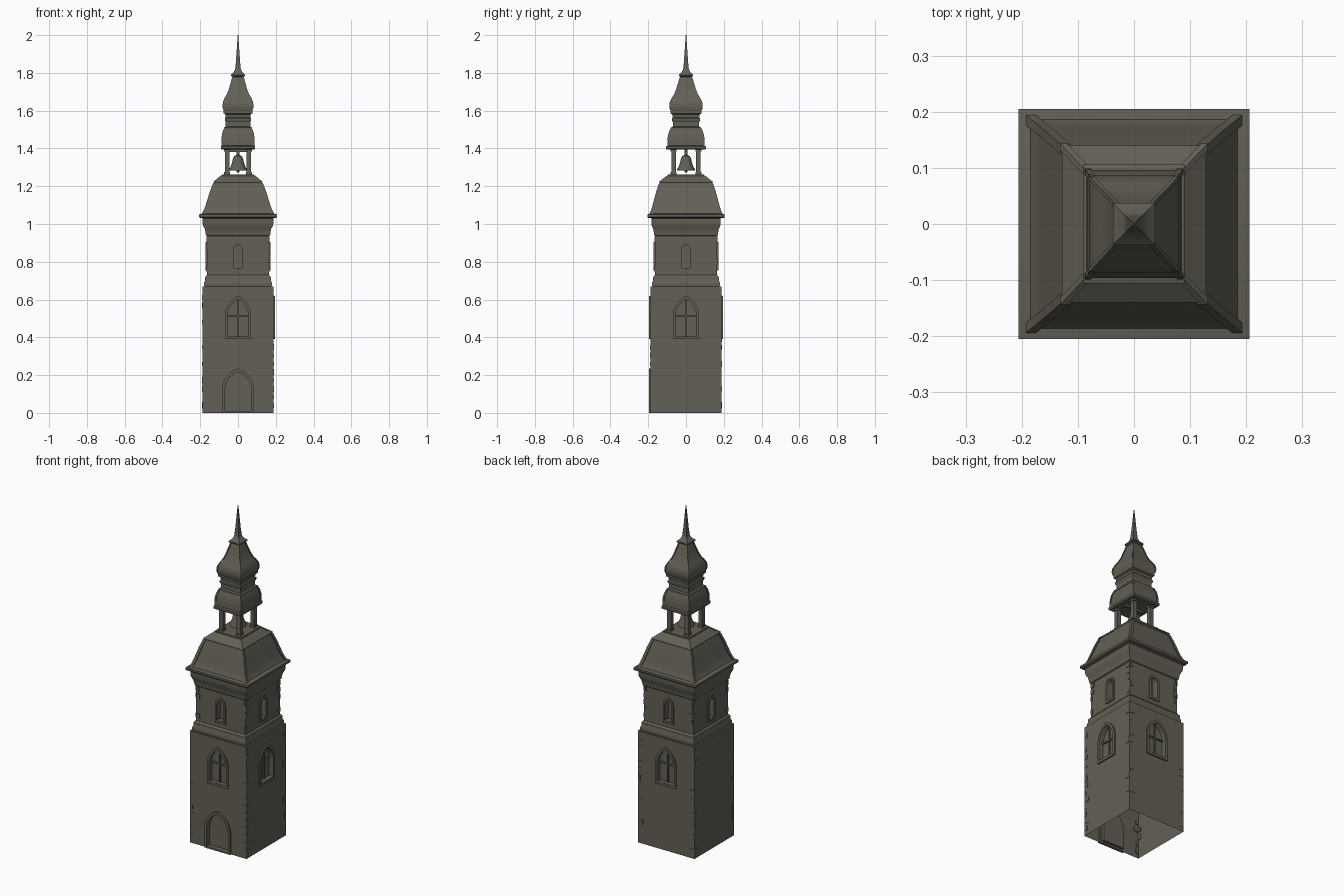
import bpy, bmesh, math, random
from mathutils import Matrix, Vector

if "Cube" in bpy.data.objects:
    bpy.data.objects.remove(bpy.data.objects["Cube"])

random.seed(4)
stone = bpy.data.materials.new("dark stone")
stone.diffuse_color = (0.125, 0.115, 0.09, 1)
stone.use_nodes = True
stone.node_tree.nodes["Principled BSDF"].inputs["Base Color"].default_value = stone.diffuse_color

SQUARE = [(-1, -1), (1, -1), (1, 1), (-1, 1)]
CIRCLE = [(math.cos(i * math.tau / 20), math.sin(i * math.tau / 20)) for i in range(20)]


def finish(name, bm):
    bmesh.ops.recalc_face_normals(bm, faces=bm.faces)
    me = bpy.data.meshes.new(name)
    bm.to_mesh(me)
    bm.free()
    me.materials.append(stone)
    ob = bpy.data.objects.new(name, me)
    bpy.context.collection.objects.link(ob)
    return ob


def skin(bm, rings):
    """Closed shell through rings of points."""
    vs = [[bm.verts.new(p) for p in r] for r in rings]
    n = len(vs[0])
    for a, b in zip(vs, vs[1:]):
        for i in range(n):
            bm.faces.new((a[i], a[(i + 1) % n], b[(i + 1) % n], b[i]))
    bm.faces.new(vs[0])
    bm.faces.new(vs[-1])


def loft(name, profile, shape=SQUARE):
    """profile: (half x, half y, z)"""
    bm = bmesh.new()
    skin(bm, [[(x * hx, y * hy, z) for x, y in shape] for hx, hy, z in profile])
    return finish(name, bm)


def hips(name, profile, w):
    """Raised ridge along the four corners of a lofted roof."""
    bm = bmesh.new()
    for sx, sy in SQUARE:
        skin(bm, [[(sx * (hx - w * .4) + x * w, sy * (hy - w * .4) + y * w, z + .003)
                   for x, y in SQUARE] for hx, hy, z in profile])
    return finish(name, bm)


def arch(w, z0, spring, h):
    """Pointed arch outline, counter-clockwise from lower left."""
    c = (h * h - w * w) / (2 * w)
    end = math.atan2(h, c)
    right = [((w + c) * math.cos(end * i / 7) - c, spring + (w + c) * math.sin(end * i / 7))
             for i in range(8)]
    return [(-w, z0), (w, z0)] + right + [(-x, z) for x, z in right[-2::-1]]


def on_wall(pts, d, k):
    r = Matrix.Rotation(k * math.pi / 2, 3, 'Z')
    return [r @ Vector((x, -d, z)) for x, z in pts]


def rect(x, z, w, h):
    return [(x - w / 2, z - h / 2), (x + w / 2, z - h / 2), (x + w / 2, z + h / 2), (x - w / 2, z + h / 2)]


def plate(bm, pts, d0, d1, k):
    skin(bm, [on_wall(pts, d0, k), on_wall(pts, d1, k)])


def frame(name, outer, inner, d0, d1, k):
    bm = bmesh.new()
    loops = [[bm.verts.new(p) for p in on_wall(o, d, k)]
             for o, d in ((outer, d0), (outer, d1), (inner, d1), (inner, d0))]
    n = len(outer)
    for a, b in zip(loops, loops[1:] + loops[:1]):
        for i in range(n):
            bm.faces.new((a[i], a[(i + 1) % n], b[(i + 1) % n], b[i]))
    return finish(name, bm)


def carve(ob, cuts):
    """Sink (outline, outer d, inner d, side) recesses into a solid."""
    cutters = []
    for pts, d0, d1, k in cuts:
        bm = bmesh.new()
        plate(bm, pts, d0, d1, k)
        c = finish("cutter", bm)
        c.hide_render = True
        m = ob.modifiers.new("cut", 'BOOLEAN')
        m.object, m.operation, m.solver = c, 'DIFFERENCE', 'EXACT'
        cutters.append(c)
    dg = bpy.context.evaluated_depsgraph_get()
    me = bpy.data.meshes.new_from_object(ob.evaluated_get(dg))
    ob.modifiers.clear()
    ob.data = me
    for c in cutters:
        bpy.data.objects.remove(c)


# Lower tower with door and three pointed windows
B, U = .188, .164
door_in, door_out = arch(.07, .01, .12, .098), arch(.085, 0, .12, .115)
win_in, win_out = arch(.056, .405, .51, .092), arch(.07, .39, .51, .11)
slit_in, slit_out = arch(.022, .768, .865, .026), arch(.034, .755, .865, .04)
body = loft("lower_tower", [(B, B, 0), (B, B, .67)])
carve(body, [(door_in, B + .05, B - .02, 0)] + [(win_in, B + .05, B - .02, k) for k in (0, 1, 2)])
# open underside
bm = bmesh.new()
bm.from_mesh(body.data)
bmesh.ops.delete(bm, geom=[f for f in bm.faces if all(v.co.z < 1e-4 for v in f.verts)], context='FACES')
bm.to_mesh(body.data)
bm.free()

frame("door_frame", door_out, door_in, B - .005, B + .009, 0)
for k in (0, 1, 2):
    frame("window_frame", win_out, win_in, B - .005, B + .008, k)
    bm = bmesh.new()
    plate(bm, rect(0, .5, .008, .19), B - .021, B - .012, k)
    plate(bm, rect(0, .515, .11, .008), B - .021, B - .011, k)
    finish("window_bars", bm)

# Upper tower with a slit window on every side
upper = loft("upper_tower", [(U, U, .70), (U, U, .97)])
carve(upper, [(slit_in, U + .05, U - .03, k) for k in range(4)])
for k in range(4):
    frame("slit_window_frame", slit_out, slit_in, U - .005, U + .007, k)

# Worn corner stones and chipped masonry on the walls
bm = bmesh.new()
for k in range(4):
    for s in (-1, 1):
        for i in range(14):
            w = random.uniform(.012, .034)
            if random.random() < .45:
                plate(bm, rect(s * (B - w / 2 - .002), .04 + i * .044, w, random.uniform(.02, .036)),
                      B - .004, B + .002, k)
        for i in range(5):
            w = random.uniform(.01, .026)
            if random.random() < .6:
                plate(bm, rect(s * (U - w / 2 - .003), .76 + i * .04, w, .028), U - .004, U + .004, k)
finish("corner_stones", bm)

# String course and cornice
loft("string_course", [(.176, .176, .665), (.179, .179, .675), (.179, .179, .69), (.174, .174, .70),
                       (.174, .174, .718), (.165, .165, .73)])
loft("cornice", [(.163, .163, .935), (.17, .168, .94), (.172, .17, .955), (.176, .174, .975),
                 (.184, .181, .99), (.187, .183, 1.0), (.187, .184, 1.03), (.198, .198, 1.036)])
loft("eave", [(.2, .2, 1.033), (.206, .205, 1.038), (.206, .205, 1.05), (.187, .188, 1.056)])

# Curved main roof
roof = [(.188, .189, 1.05), (.178, .181, 1.066), (.168, .173, 1.09), (.157, .164, 1.125),
        (.143, .152, 1.17), (.126, .137, 1.215)]
loft("main_roof", roof)
hips("main_roof_ridges", roof, .009)
cap = [(.128, .14, 1.212), (.128, .14, 1.22), (.086, .096, 1.254), (.086, .096, 1.262)]
loft("roof_cap", cap)
hips("roof_cap_ridges", cap[1:3], .006)

# Open lantern: posts, beam and bell
bm = bmesh.new()
for sx, sy in SQUARE:
    for h, z0, z1 in ((.012, 1.25, 1.4), (.015, 1.26, 1.275), (.015, 1.383, 1.4)):
        skin(bm, [[(sx * .058 + x * h, sy * .066 + y * h, z) for x, y in SQUARE] for z in (z0, z1)])
finish("lantern_posts", bm)
bm = bmesh.new()
skin(bm, [[(x * .062, y * .008, z) for x, y in SQUARE] for z in (1.382, 1.396)])
finish("bell_beam", bm)
bell = [(.047, 1.283), (.047, 1.29), (.039, 1.303), (.031, 1.325), (.027, 1.347), (.02, 1.36),
        (.008, 1.365), (.008, 1.39)]
loft("bell", [(r, r, z) for r, z in bell], CIRCLE)
loft("bell_clapper", [(.004, .004, 1.272), (.009, .009, 1.278), (.009, .009, 1.285), (.003, .003, 1.29)], CIRCLE)

# Lantern roof
lantern = [(.084, .096, 1.41), (.085, .096, 1.43), (.084, .094, 1.455), (.08, .089, 1.48), (.071, .078, 1.505)]
loft("lantern_eave", [(.086, .1, 1.394), (.09, .106, 1.399), (.09, .106, 1.411), (.083, .095, 1.415)])
loft("lantern_roof", lantern)
hips("lantern_roof_ridges", lantern, .005)
loft("spire_neck", [(.075, .08, 1.5), (.075, .08, 1.51), (.065, .07, 1.515), (.065, .07, 1.54),
                    (.07, .075, 1.548), (.07, .075, 1.558), (.065, .07, 1.565), (.066, .072, 1.58),
                    (.076, .082, 1.586), (.076, .082, 1.597)])

# Onion dome, collar and needle
onion = [(.073, .079, 1.595), (.078, .084, 1.608), (.08, .086, 1.625), (.077, .083, 1.645), (.068, .073, 1.665),
         (.056, .06, 1.685), (.046, .05, 1.71), (.038, .041, 1.74), (.031, .033, 1.765), (.025, .026, 1.785)]
loft("onion_dome", onion)
hips("onion_dome_ridges", onion, .004)
loft("spire_collar", [(.028, .028, 1.778), (.037, .037, 1.784), (.037, .037, 1.79), (.022, .022, 1.804),
                      (.015, .015, 1.82)])
loft("spire_needle", [(.016, .016, 1.81), (.011, .011, 1.86), (.0015, .0015, 2.0)])

# Smooth the curves, keep edges crisp
for ob in bpy.context.scene.objects:
    ob.select_set(True)
    bpy.context.view_layer.objects.active = ob
bpy.ops.object.shade_smooth_by_angle(angle=math.radians(32))
